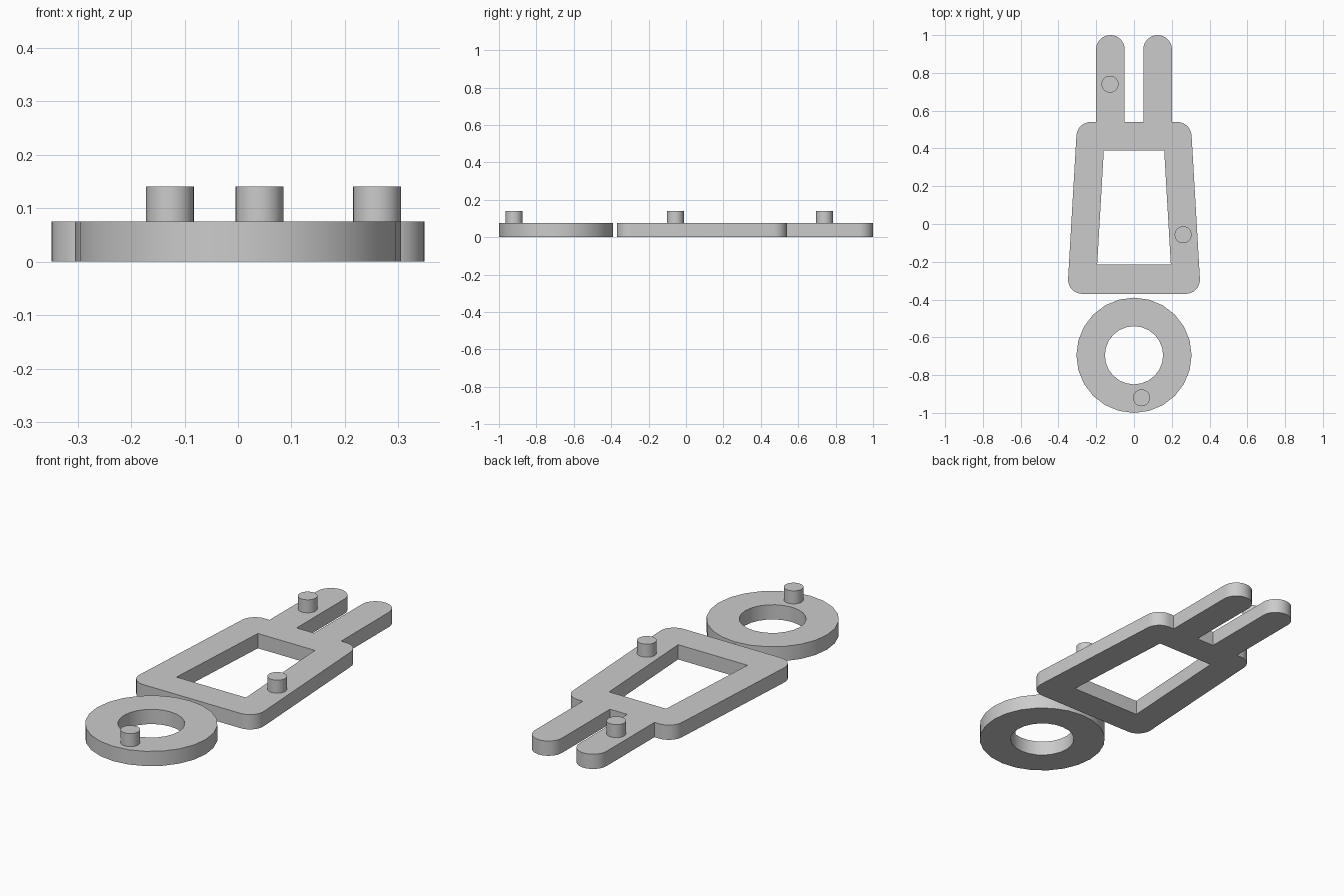
import bpy
import bmesh
from math import sin, cos, pi, radians

cube = bpy.data.objects.get("Cube")
if cube:
    bpy.data.objects.remove(cube, do_unlink=True)

THICK = 0.075
PEG_TOP = 0.141

grey = bpy.data.materials.new("plain grey")
grey.use_nodes = True
colour = (0.6, 0.6, 0.6, 1)
grey.diffuse_color = colour
grey.node_tree.nodes["Principled BSDF"].inputs["Base Color"].default_value = colour


def arc(x, y, r, start, end, steps):
    """Points along an arc, angles in degrees."""
    angles = [radians(start + (end - start) * i / steps) for i in range(steps + 1)]
    return [(x + r * cos(a), y + r * sin(a)) for a in angles]


def circle(x, y, r, sides):
    return arc(x, y, r, 0, 360, sides)[:-1]


def slab(name, loops, bottom, top):
    """Extrude a flat outline, with any holes, into a solid plate."""
    bm = bmesh.new()
    edges = []
    for loop in loops:
        verts = [bm.verts.new((x, y, bottom)) for x, y in loop]
        edges += [bm.edges.new((v, verts[i - 1])) for i, v in enumerate(verts)]
    bmesh.ops.triangle_fill(bm, edges=edges, use_beauty=True)
    result = bmesh.ops.extrude_face_region(bm, geom=bm.faces[:], use_keep_orig=True)
    raised = [g for g in result["geom"] if isinstance(g, bmesh.types.BMVert)]
    bmesh.ops.translate(bm, verts=raised, vec=(0, 0, top - bottom))
    bmesh.ops.recalc_face_normals(bm, faces=bm.faces[:])
    mesh = bpy.data.meshes.new(name)
    bm.to_mesh(mesh)
    bm.free()
    mesh.materials.append(grey)
    obj = bpy.data.objects.new(name, mesh)
    bpy.context.collection.objects.link(obj)
    bpy.ops.object.select_all(action="DESELECT")
    obj.select_set(True)
    bpy.context.view_layer.objects.active = obj
    bpy.ops.object.shade_smooth_by_angle(angle=radians(30))
    return obj


# Tapered frame with two round-ended prongs: right half, then mirrored
half = (arc(0.273, -0.294, 0.076, -90, 3, 8)
        + arc(0.229, 0.464, 0.076, 3, 90, 8)
        + [(0.201, 0.54)]
        + arc(0.125, 0.924, 0.076, 0, 180, 16)
        + [(0.049, 0.54)])
outline = half + [(-x, y) for x, y in reversed(half)]
window = [(-0.195, -0.215), (0.195, -0.215), (0.16, 0.388), (-0.16, 0.388)]
slab("pronged_frame", [outline, window], 0, THICK)

# Separate ring in front of the frame
slab("ring", [circle(0, -0.695, 0.305, 24), circle(0, -0.695, 0.154, 24)], 0, THICK)

# Small round pegs standing on the plates
for name, x, y in (("ring_peg", 0.04, -0.92),
                   ("frame_peg", 0.26, -0.057),
                   ("prong_peg", -0.127, 0.74)):
    slab(name, [circle(x, y, 0.045, 24)], THICK, PEG_TOP)
